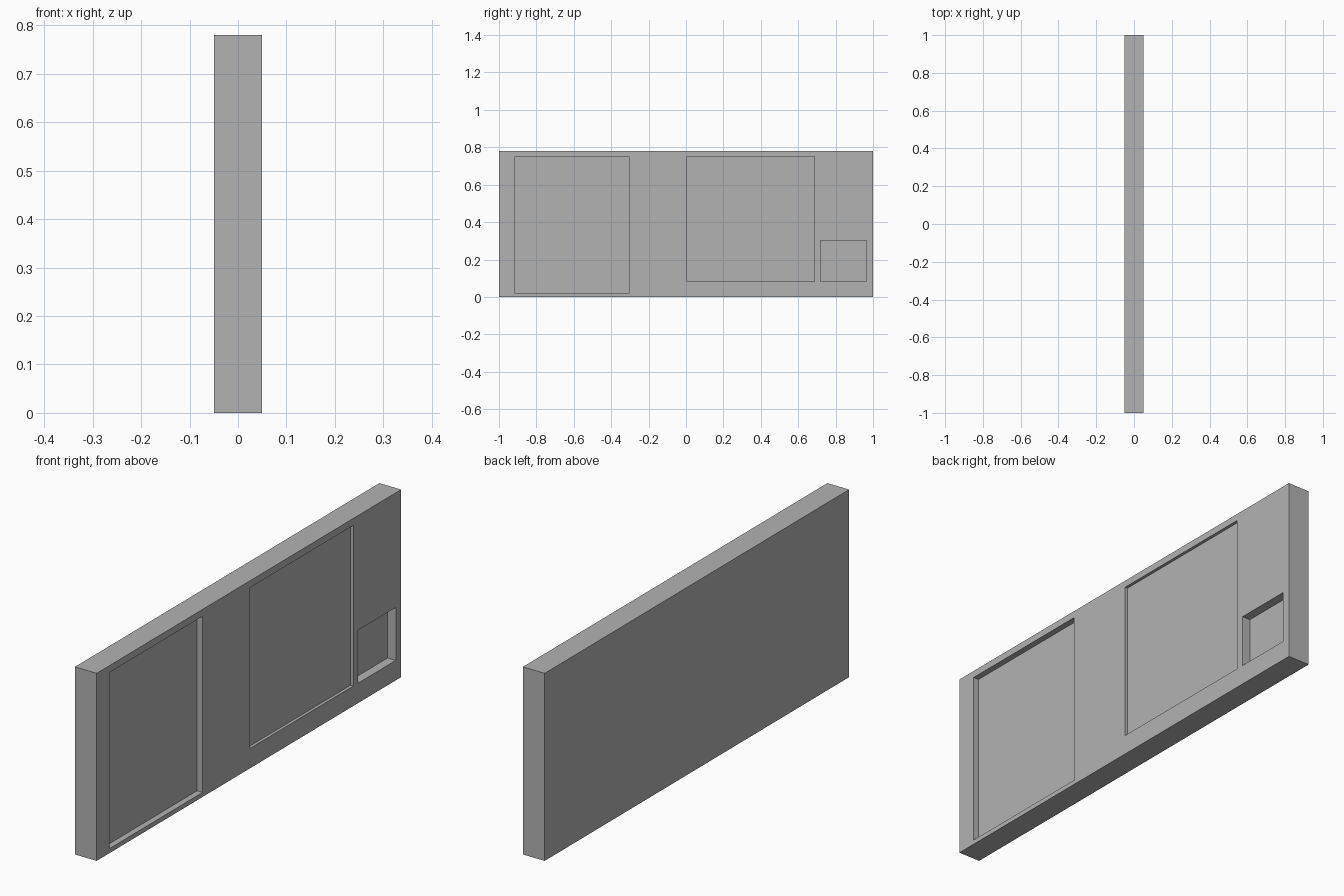
import bpy

if "Cube" in bpy.data.objects:
    bpy.data.objects.remove(bpy.data.objects["Cube"], do_unlink=True)

LENGTH, THICK, HEIGHT = 2.0, 0.1, 0.78
FACE_X = THICK / 2

# Plain grey finish
grey = bpy.data.materials.new("plain_grey")
grey.use_nodes = True
colour = (0.45, 0.45, 0.45, 1)
grey.diffuse_color = colour
grey.node_tree.nodes["Principled BSDF"].inputs["Base Color"].default_value = colour


def box(name, low, high):
    """Axis-aligned box between two corners."""
    centre = [(a + b) / 2 for a, b in zip(low, high)]
    bpy.ops.mesh.primitive_cube_add(size=1, location=centre)
    obj = bpy.context.object
    obj.name = name
    obj.scale = [b - a for a, b in zip(low, high)]
    bpy.ops.object.transform_apply(location=True, rotation=False, scale=True)
    obj.data.materials.append(grey)
    return obj


# Wall slab
wall = box("wall_panel", (-FACE_X, -LENGTH / 2, 0), (FACE_X, LENGTH / 2, HEIGHT))

# Recesses in the +x face: name, y range, z range, depth
recesses = [
    ("tall_recess", (-0.914, -0.304), (0.019, 0.751), 0.025),
    ("square_recess", (0.006, 0.686), (0.083, 0.751), 0.0125),
    ("small_recess", (0.718, 0.965), (0.083, 0.303), 0.0375),
]
for name, (y0, y1), (z0, z1), depth in recesses:
    cutter = box(name + "_cutter", (FACE_X - depth, y0, z0), (FACE_X + 0.1, y1, z1))
    cutter.hide_render = True
    cut = wall.modifiers.new(name, "BOOLEAN")
    cut.operation = "DIFFERENCE"
    cut.solver = "EXACT"
    cut.object = cutter
    bpy.context.view_layer.objects.active = wall
    bpy.ops.object.modifier_apply(modifier=cut.name)
    bpy.data.objects.remove(cutter, do_unlink=True)
